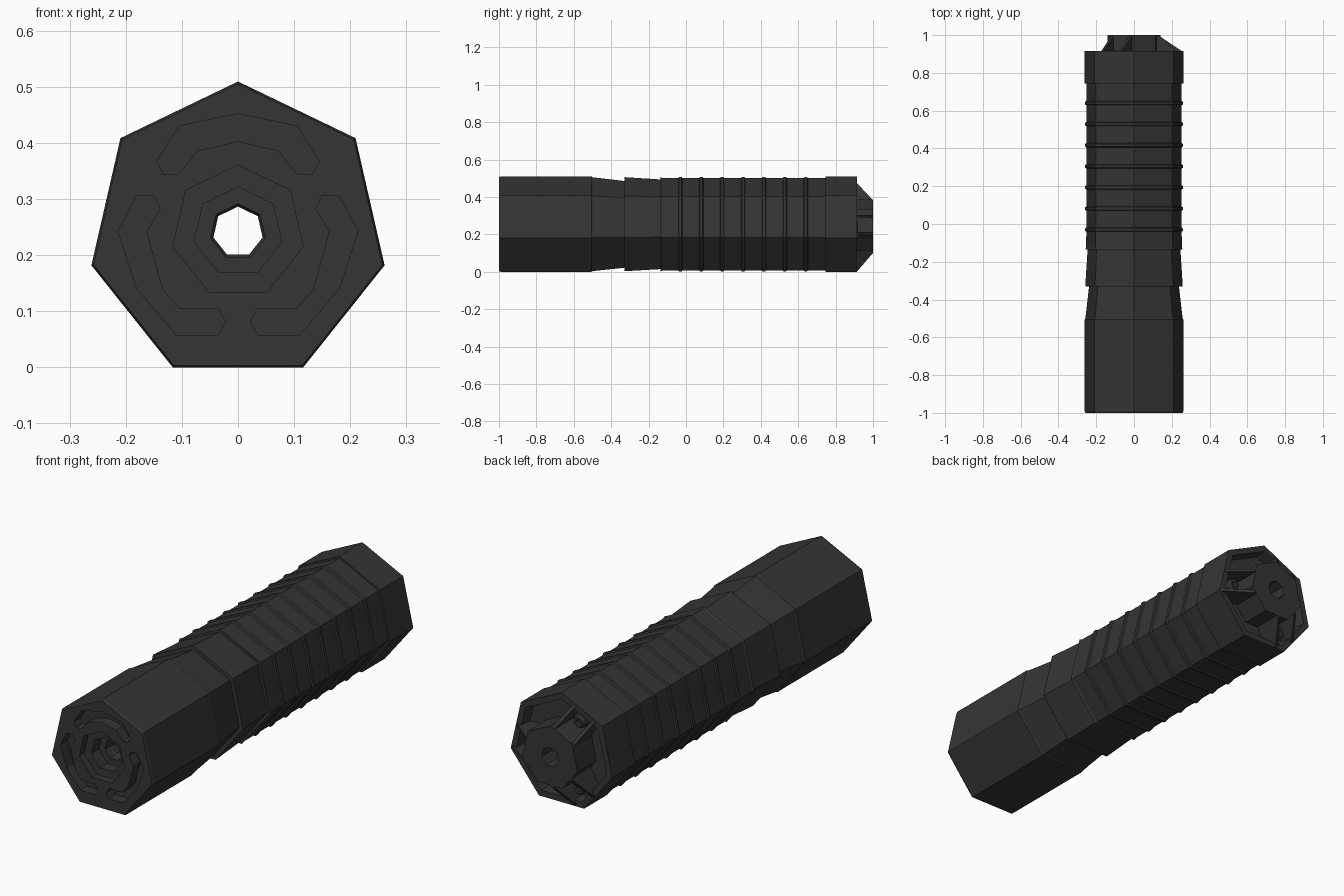
import bpy, bmesh, math
from mathutils import Vector

if "Cube" in bpy.data.objects:
    bpy.data.objects.remove(bpy.data.objects["Cube"])

R = 0.268                                # heptagon circumradius
CZ = R * math.cos(math.pi / 7)           # axis height
dark = bpy.data.materials.new("dark_metal")
dark.diffuse_color = (0.035, 0.035, 0.035, 1)
dark.use_nodes = True
dark.node_tree.nodes["Principled BSDF"].inputs["Base Color"].default_value = dark.diffuse_color


def make(name, bm, mat=True):
    bmesh.ops.recalc_face_normals(bm, faces=bm.faces[:])
    me = bpy.data.meshes.new(name)
    bm.to_mesh(me)
    bm.free()
    ob = bpy.data.objects.new(name, me)
    bpy.context.collection.objects.link(ob)
    if mat:
        me.materials.append(dark)
    return ob


def lathe(name, profile, sides=7):
    # closed (y, radius) profile swept round the long axis
    bm = bmesh.new()
    rings = []
    for i in range(sides):
        a = math.pi / 2 + 2 * math.pi * i / sides
        rings.append([bm.verts.new((r * math.cos(a), y, CZ + r * math.sin(a))) for y, r in profile])
    n = len(profile)
    for i in range(sides):
        p, q = rings[i], rings[(i + 1) % sides]
        for j in range(n):
            bm.faces.new((p[j], p[(j + 1) % n], q[(j + 1) % n], q[j]))
    return make(name, bm)


def prism(name, pts, depth, mat=True):
    # polygon of 3D points pushed along a depth vector
    bm = bmesh.new()
    a = [bm.verts.new(p) for p in pts]
    b = [bm.verts.new(Vector(p) + Vector(depth)) for p in pts]
    n = len(a)
    bm.faces.new(a)
    bm.faces.new(b[::-1])
    for i in range(n):
        bm.faces.new((a[i], b[i], b[(i + 1) % n], a[(i + 1) % n]))
    return make(name, bm, mat)


# outer profile: front cap, waist, sleeve, ribbed grip, rear collar
prof = [(-1, 0.264), (-0.99, R), (-0.505, R), (-0.5, 0.264), (-0.33, 0.244),
        (-0.33, 0.264), (-0.32, 0.264), (-0.135, 0.252), (-0.135, 0.265), (-0.125, 0.26)]
for i in range(7):
    y = -0.03 + i * 0.1117
    prof += [(y - 0.011, 0.259), (y - 0.007, 0.2655), (y + 0.007, 0.2655), (y + 0.011, 0.259)]
prof += [(0.745, 0.259), (0.745, R), (0.915, R)]
# rear pocket, hub, through bore and stepped front recess
prof += [(0.915, 0.238), (0.86, 0.232), (0.86, 0.145), (1, 0.145), (1, 0.045),
         (-0.87, 0.045), (-0.88, 0.05), (-0.91, 0.05), (-0.91, 0.08),
         (-0.965, 0.08), (-0.965, 0.119), (-1, 0.119)]
body = lathe("main_body", prof)

# three curved slots in the front face
top_half = [(0.105, 0.43), (0.145, 0.367), (0.133, 0.345), (0.105, 0.345), (0.072, 0.386)]
top = [(0, 0.452)] + top_half + [(0, 0.403)] + [(-x, z) for x, z in reversed(top_half)]
side = [(0.18, 0.306), (0.15, 0.306), (0.139, 0.283), (0.163, 0.242), (0.135, 0.139), (0.105, 0.105),
        (0.035, 0.105), (0.022, 0.08), (0.035, 0.058), (0.11, 0.058), (0.18, 0.14), (0.214, 0.243)]
cutters = []
for k, shape in enumerate((top, side, [(-x, z) for x, z in side])):
    c = prism("slot_cutter", [(x, -1.05, z) for x, z in shape], (0, 0.1, 0), False)
    c.hide_render = True
    cutters.append(c)
    m = body.modifiers.new("slot", 'BOOLEAN')
    m.operation = 'DIFFERENCE'
    m.solver = 'EXACT'
    m.object = c
dg = bpy.context.evaluated_depsgraph_get()
new_mesh = bpy.data.meshes.new_from_object(body.evaluated_get(dg))
body.modifiers.clear()
body.data = new_mesh
for c in cutters:
    bpy.data.objects.remove(c)


def reach(d, off, apothem):
    # distance along d from offset point to the heptagon wall
    best = 9
    for i in range(7):
        a = math.pi / 2 + math.pi / 7 + 2 * math.pi * i / 7
        n = Vector((math.cos(a), 0, math.sin(a)))
        if n.dot(d) > 0.3:
            best = min(best, (apothem - n.dot(off)) / n.dot(d))
    return best


# three pairs of sloping fins joining hub and rim, each with a screw between
axis = Vector((0, 0, CZ))
for k in range(3):
    a = 2 * math.pi * k / 3
    d = Vector((math.cos(a), 0, math.sin(a)))
    t = Vector((-math.sin(a), 0, math.cos(a)))
    for s in (-1, 1):
        off = t * (s * 0.055)
        out = reach(d, off, CZ - 0.006)
        pts = [(0.1, 0.855), (out, 0.855), (out, 0.915), (0.128, 0.999), (0.1, 0.999)]
        prism("fin", [axis + off - t * 0.007 + d * r + Vector((0, y, 0)) for r, y in pts], t * 0.014)
    # hollow screw collar standing on the pocket floor
    bm = bmesh.new()
    c = axis + d * 0.178
    rings = []
    for i in range(12):
        b = 2 * math.pi * i / 12
        u = d * math.cos(b) + t * math.sin(b)
        rings.append([bm.verts.new(c + u * r + Vector((0, y, 0)))
                      for r, y in ((0.03, 0.855), (0.03, 0.91), (0.024, 0.92), (0.013, 0.92), (0.013, 0.9), (0.001, 0.9), (0.001, 0.855))])
    for i in range(12):
        p, q = rings[i], rings[(i + 1) % 12]
        for j in range(7):
            bm.faces.new((p[j], p[(j + 1) % 7], q[(j + 1) % 7], q[j]))
    make("screw", bm)
